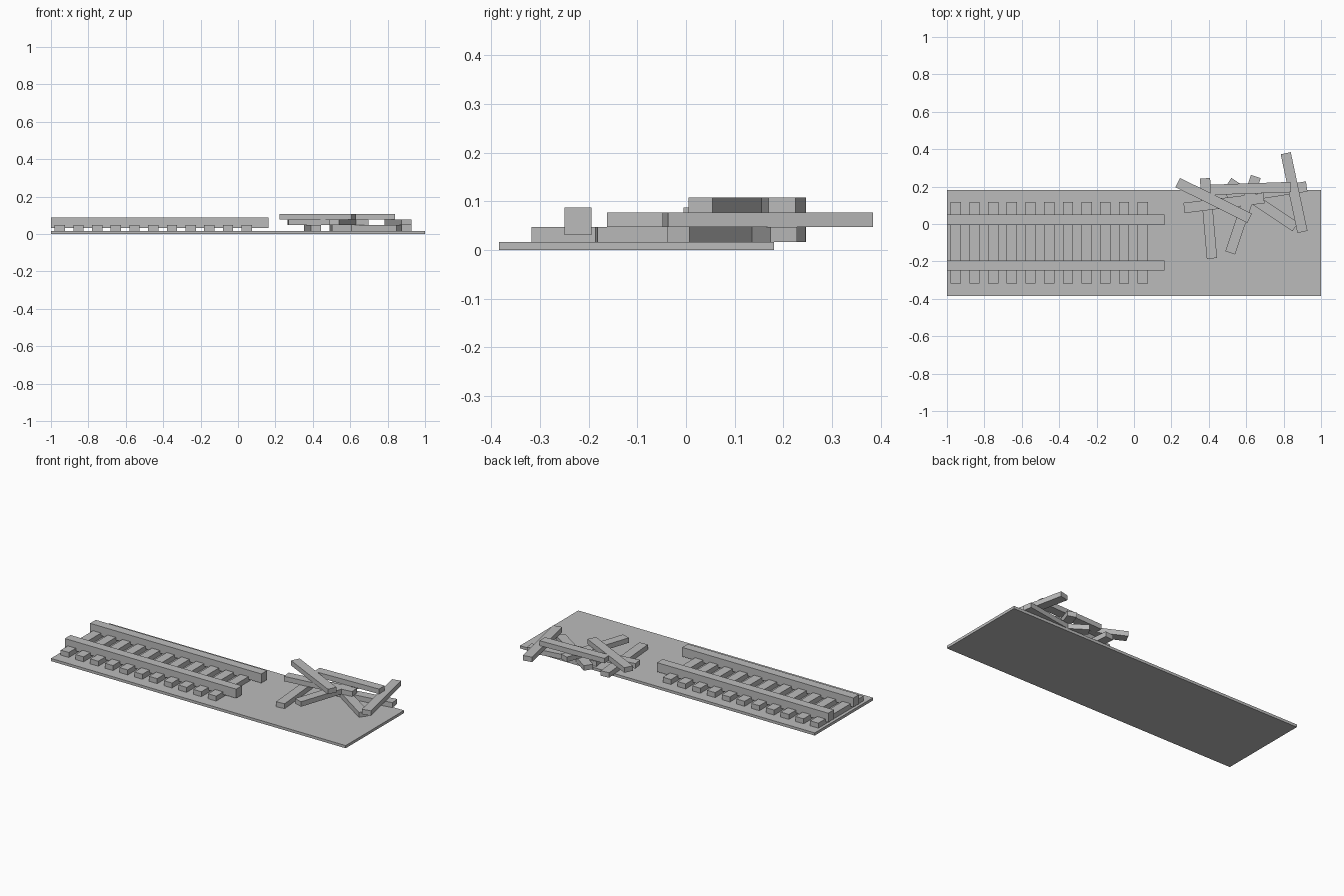
import bpy
from math import radians

cube = bpy.data.objects.get("Cube")
if cube:
    bpy.data.objects.remove(cube, do_unlink=True)

grey = bpy.data.materials.new("plain grey")
grey.use_nodes = True
colour = (0.5, 0.5, 0.5, 1)
grey.diffuse_color = colour
grey.node_tree.nodes["Principled BSDF"].inputs["Base Color"].default_value = colour


def box(name, centre, size, angle=0):
    """Flat-faced block, turned about z."""
    bpy.ops.mesh.primitive_cube_add(size=1, location=centre, rotation=(0, 0, radians(angle)))
    obj = bpy.context.object
    obj.name = name
    obj.scale = size
    bpy.ops.object.transform_apply(location=False, rotation=False, scale=True)
    obj.data.materials.append(grey)
    return obj


BASE = 0.0165      # base thickness
BEAM = 0.0305      # sleeper thickness
WIDTH = 0.055      # sleeper width
LENGTH = 0.43      # sleeper length

# Ground plate
box("base_plate", (0, -0.102, BASE / 2), (2, 0.565, BASE))

# Laid sleepers
for i in range(11):
    box(f"sleeper_{i + 1}", (-0.953 + i * 0.1, -0.1, BASE + BEAM / 2), (WIDTH, 0.436, BEAM))

# Rails
for name, y in (("front_rail", -0.222), ("back_rail", 0.022)):
    box(name, (-0.419, y, 0.059), (1.162, WIDTH, 0.056))

# Pile of loose sleepers: layer, x, y, angle
pile = [
    (0, 0.398, 0.030, -85), (0, 0.684, 0.104, -33.7), (0, 0.711, 0.167, 9),
    (1, 0.856, 0.168, -78), (1, 0.583, 0.050, 71.5), (1, 0.481, 0.112, 7),
    (2, 0.426, 0.126, -26.5), (2, 0.623, 0.190, 2),
]
for i, (layer, x, y, angle) in enumerate(pile):
    z = BASE + BEAM * (layer + 0.5)
    box(f"loose_sleeper_{i + 1}", (x, y, z), (LENGTH, WIDTH, BEAM), angle)
